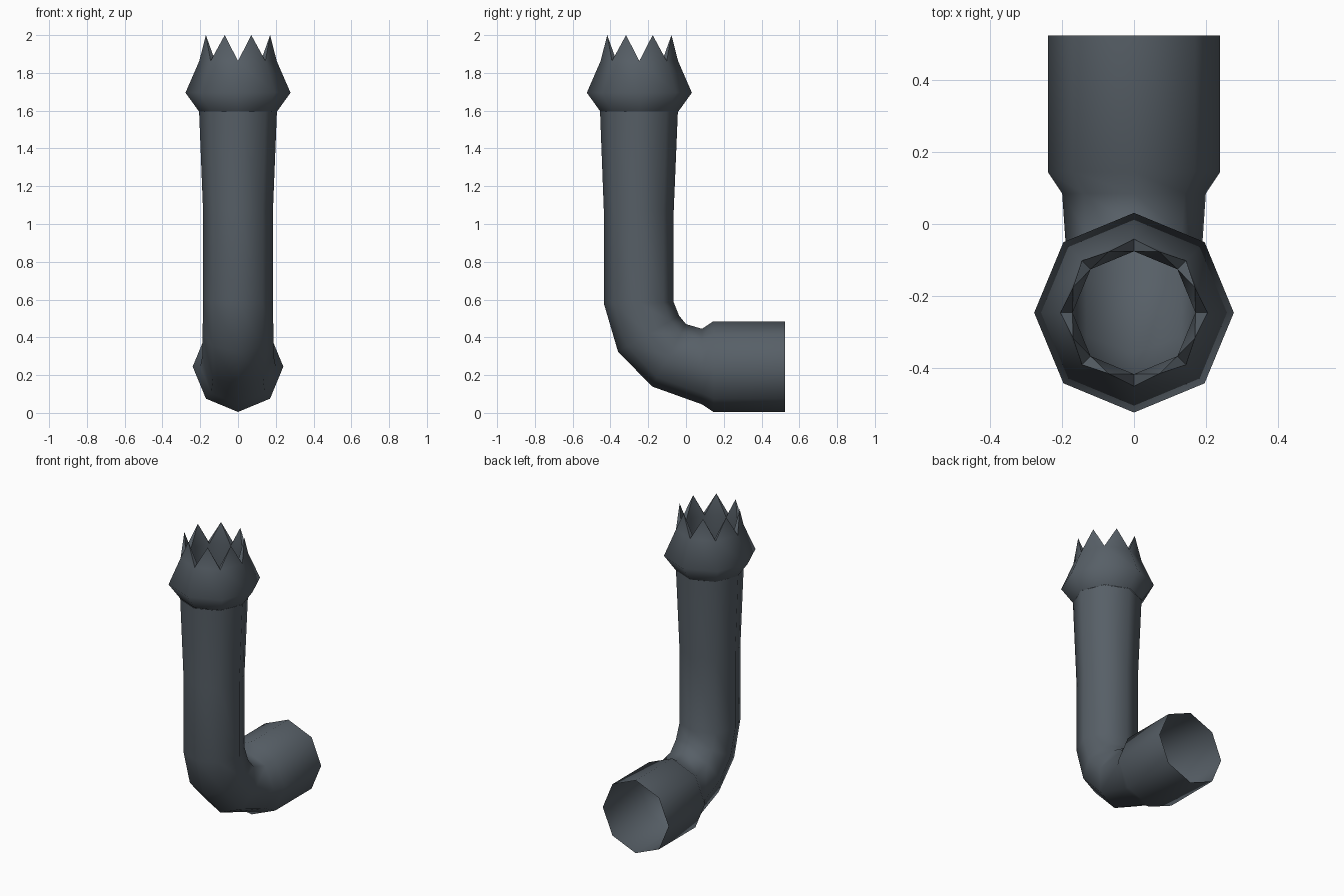
import bpy, bmesh, math
from mathutils import Vector

SIDES = 8
AXIS_Y = -0.247

cube = bpy.data.objects.get("Cube")
if cube:
    bpy.data.objects.remove(cube)

slate = bpy.data.materials.new("dark slate")
slate.use_nodes = True
slate.diffuse_color = (0.095, 0.115, 0.135, 1)
slate.node_tree.nodes["Principled BSDF"].inputs["Base Color"].default_value = slate.diffuse_color


def ring(bm, outer, inner):
    """Octagon in the plane of x and the line between two (y, z) points."""
    a, b = Vector((0, *outer)), Vector((0, *inner))
    mid, half = (a + b) / 2, (b - a) / 2
    verts = []
    for i in range(SIDES):
        t = math.tau * i / SIDES
        side = Vector((half.length * math.sin(t), 0, 0))
        verts.append(bm.verts.new(mid + half * math.cos(t) + side))
    return verts


def circle(bm, radius, z, offset=0.0):
    """Level octagon around the upright axis."""
    verts = []
    for i in range(SIDES):
        t = math.tau * (i + offset) / SIDES
        verts.append(bm.verts.new((radius * math.sin(t), AXIS_Y + radius * math.cos(t), z)))
    return verts


def bridge(bm, low, high):
    for i in range(SIDES):
        j = (i + 1) % SIDES
        bm.faces.new((low[i], low[j], high[j], high[i]))


def finish(bm, name):
    bmesh.ops.recalc_face_normals(bm, faces=bm.faces)
    mesh = bpy.data.meshes.new(name)
    bm.to_mesh(mesh)
    bm.free()
    mesh.materials.append(slate)
    obj = bpy.data.objects.new(name, mesh)
    bpy.context.collection.objects.link(obj)
    bpy.ops.object.select_all(action='DESELECT')
    obj.select_set(True)
    bpy.context.view_layer.objects.active = obj
    bpy.ops.object.shade_smooth_by_angle(angle=math.radians(62))
    return obj


# Open pipe: wide socket at the back, elbow, then the upright flaring at the top
profile = [
    ((0.525, 0.005), (0.525, 0.485)),
    ((0.145, 0.005), (0.145, 0.485)),
    ((0.085, 0.045), (0.085, 0.445)),
    ((-0.18, 0.14), (0.0, 0.47)),
    ((-0.36, 0.325), (-0.037, 0.515)),
    ((-0.435, 0.58), (-0.065, 0.585)),
    ((-0.435, 1.07), (-0.065, 1.07)),
    ((-0.455, 1.595), (-0.043, 1.595)),
]
bm = bmesh.new()
rings = [ring(bm, *pair) for pair in profile]
for low, high in zip(rings, rings[1:]):
    bridge(bm, low, high)
finish(bm, "bent_pipe")

# Crown: bulging collar with eight pointed teeth and an inner wall
bm = bmesh.new()
neck = circle(bm, 0.206, 1.595)
bulge = circle(bm, 0.278, 1.695)
valley = circle(bm, 0.205, 1.863)
tip = circle(bm, 0.184, 2.0, 0.5)
inner_valley = circle(bm, 0.171, 1.863)
bridge(bm, neck, bulge)
bridge(bm, bulge, valley)
bridge(bm, neck, inner_valley)
for i in range(SIDES):
    j = (i + 1) % SIDES
    # Outer and inner faces of the tooth, then its two notch sides
    bm.faces.new((valley[i], valley[j], tip[i]))
    bm.faces.new((inner_valley[j], inner_valley[i], tip[i]))
    bm.faces.new((valley[i], tip[i], inner_valley[i]))
    bm.faces.new((valley[j], inner_valley[j], tip[i]))
finish(bm, "toothed_crown")
